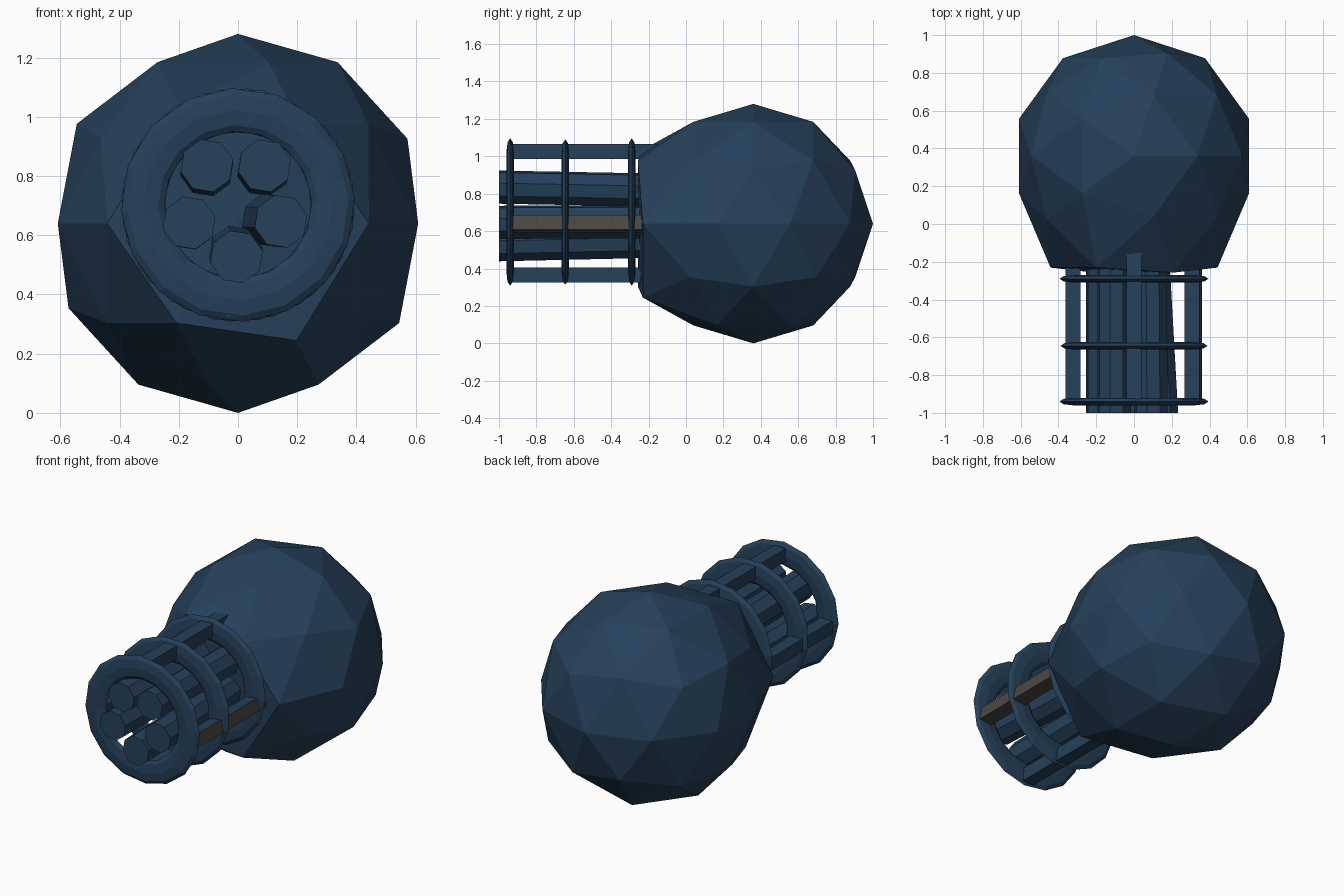
import bpy, bmesh, math
from mathutils import Matrix, Vector

if "Cube" in bpy.data.objects:
    bpy.data.objects.remove(bpy.data.objects["Cube"])


def material(name, rgb):
    m = bpy.data.materials.new(name)
    m.diffuse_color = (*rgb, 1)
    m.use_nodes = True
    m.node_tree.nodes["Principled BSDF"].inputs["Base Color"].default_value = m.diffuse_color
    return m


NAVY = material("navy blue", (0.019, 0.052, 0.103))
BROWN = material("dark brown grey", (0.072, 0.064, 0.059))


def finish(name, bm):
    me = bpy.data.meshes.new(name)
    bmesh.ops.recalc_face_normals(bm, faces=bm.faces[:])
    bm.to_mesh(me)
    bm.free()
    me.materials.append(NAVY)
    me.materials.append(BROWN)
    ob = bpy.data.objects.new(name, me)
    bpy.context.collection.objects.link(ob)
    return ob


# Faceted ball body, with its front patch widened and flattened into a mount
bm = bmesh.new()
bmesh.ops.create_icosphere(bm, subdivisions=2, radius=0.64)
for v in bm.verts:
    if v.co.y < -0.63:
        v.co.y = -0.615
    elif v.co.y < -0.5:
        v.co.x *= 1.175
        v.co.z *= 1.175
        v.co.y -= 0.073
    v.co += Vector((0, 0.36, 0.64))
finish("ball_body", bm)


# Flattened cage rings
def ring(name, y, turn, n=16, k=8):
    bm = bmesh.new()
    loops = []
    for i in range(n):
        a = 2 * math.pi * i / n + turn
        loop = []
        for j in range(k):
            b = 2 * math.pi * j / k
            r = 0.322 + 0.073 * math.cos(b)
            loop.append(bm.verts.new((r * math.cos(a), y + 0.02 * math.sin(b),
                                      0.702 + r * math.sin(a))))
        loops.append(loop)
    for i in range(n):
        p, q = loops[i], loops[(i + 1) % n]
        for j in range(k):
            bm.faces.new((p[j], p[(j + 1) % k], q[(j + 1) % k], q[j]))
    finish(name, bm)


for i, y in enumerate((-0.94, -0.645, -0.29)):
    ring(f"cage_ring_{i + 1}", y, 0.13 * i + 0.05)


# Square cage bars; the right one has brown outer and lower faces
def bar(name, x, z, tilt, y0, y1, brown=False):
    bm = bmesh.new()
    bmesh.ops.create_cube(bm, size=1)
    bm.normal_update()
    if brown:
        for f in bm.faces:
            if f.normal.x > 0.9 or f.normal.z < -0.9:
                f.material_index = 1
    bm.transform(Matrix.Translation((x, (y0 + y1) / 2, z))
                 @ Matrix.Rotation(tilt, 4, 'Y')
                 @ Matrix.Diagonal((0.08, y1 - y0, 0.08, 1)))
    finish(name, bm)


bar("top_bar", 0, 1.025, 0, -0.95, -0.15)
bar("bottom_bar", 0, 0.365, 0, -0.95, -0.2)
bar("left_bar", -0.322, 0.66, 0, -0.95, -0.2)
bar("right_bar", 0.314, 0.64, math.radians(-10), -0.95, -0.2, True)


# Octagonal barrels, each running from a front centre to a back centre (x, z)
def barrel(name, front, back, r=0.091, n=8):
    bm = bmesh.new()
    ends = []
    for (x, z), y in ((front, -1.0), (back, -0.2)):
        ends.append([bm.verts.new((x + r * math.cos((i + 0.3) * math.tau / n), y,
                                   z + r * math.sin((i + 0.3) * math.tau / n)))
                     for i in range(n)])
    p, q = ends
    for i in range(n):
        j = (i + 1) % n
        bm.faces.new((p[i], p[j], q[j], q[i]))
    bm.faces.new(p)
    bm.faces.new(q)
    finish(name, bm)


BARRELS = [((-0.105, 0.835), (-0.105, 0.82)), ((0.09, 0.835), (0.085, 0.82)),
           ((-0.165, 0.642), (-0.165, 0.64)), ((0.145, 0.647), (0.1, 0.65)),
           ((-0.005, 0.527), (-0.01, 0.545))]
for i, (f, b) in enumerate(BARRELS):
    barrel(f"barrel_{i + 1}", f, b)
